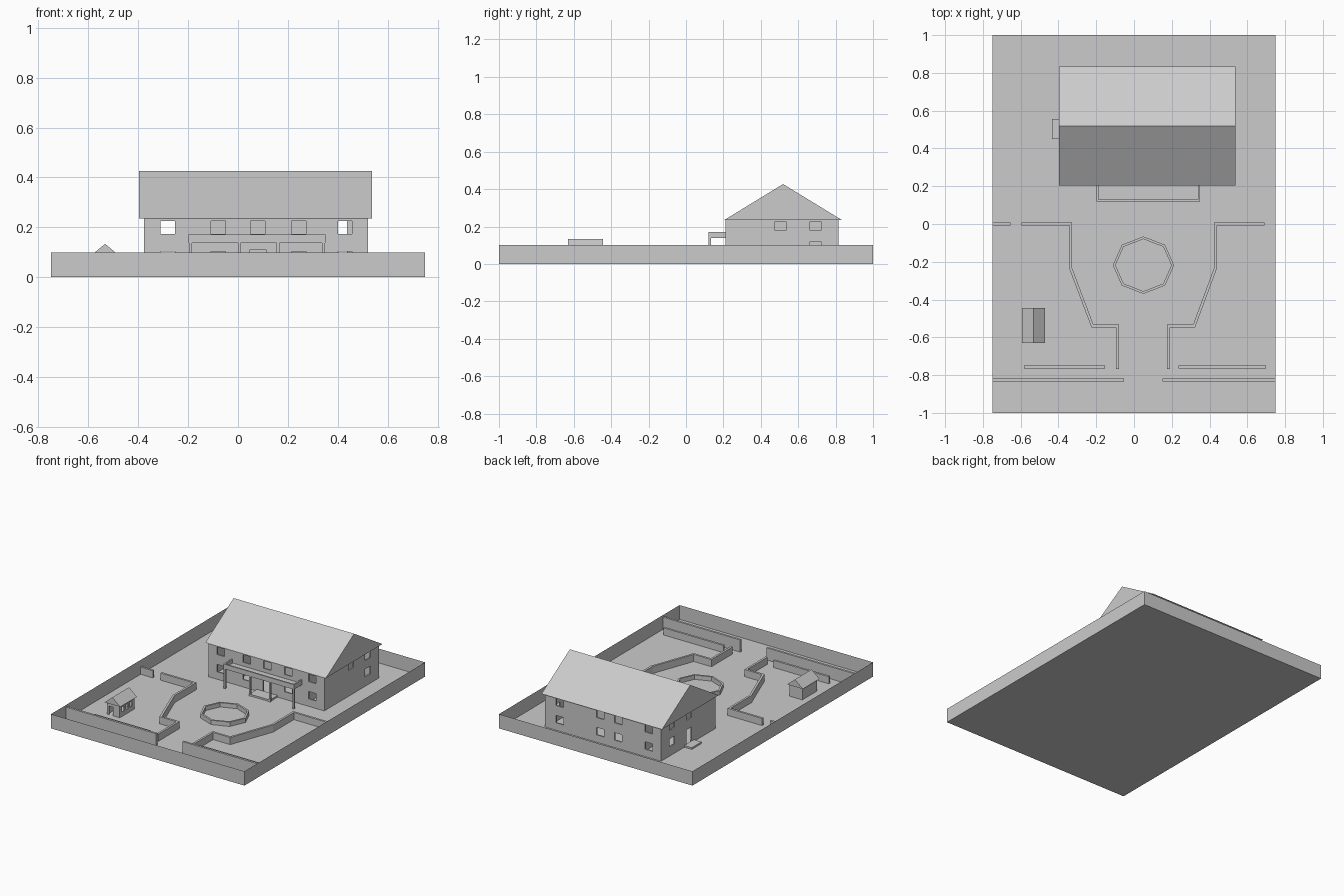
import bpy, bmesh, math

if "Cube" in bpy.data.objects:
    bpy.data.objects.remove(bpy.data.objects["Cube"])

grey = bpy.data.materials.new("light_grey")
grey.diffuse_color = (0.6, 0.6, 0.6, 1)
grey.use_nodes = True
grey.node_tree.nodes["Principled BSDF"].inputs["Base Color"].default_value = grey.diffuse_color


def finish(name, bm, thickness=0):
    bmesh.ops.recalc_face_normals(bm, faces=bm.faces)
    me = bpy.data.meshes.new(name)
    bm.to_mesh(me)
    bm.free()
    me.materials.append(grey)
    ob = bpy.data.objects.new(name, me)
    bpy.context.collection.objects.link(ob)
    if thickness:
        mod = ob.modifiers.new("thickness", "SOLIDIFY")
        mod.thickness = thickness
        mod.offset = 0
        mod.use_even_offset = True
    return ob


def box(name, x0, x1, y0, y1, z0, z1, open_top=False):
    bm = bmesh.new()
    bmesh.ops.create_cube(bm, size=1)
    for v in bm.verts:
        v.co = ((x0 + x1) / 2 + v.co.x * (x1 - x0),
                (y0 + y1) / 2 + v.co.y * (y1 - y0),
                (z0 + z1) / 2 + v.co.z * (z1 - z0))
    if open_top:
        top = [f for f in bm.faces if f.normal.z > 0.9]
        bmesh.ops.delete(bm, geom=top, context="FACES_ONLY")
    return finish(name, bm)


def fence(name, path, height, thickness=0.015, closed=False, z0=0.0):
    # upright strip following a ground path
    bm = bmesh.new()
    cols = [(bm.verts.new((x, y, z0)), bm.verts.new((x, y, height))) for x, y in path]
    pairs = list(zip(cols, cols[1:]))
    if closed:
        pairs.append((cols[-1], cols[0]))
    for a, b in pairs:
        bm.faces.new((a[0], b[0], b[1], a[1]))
    return finish(name, bm, thickness)


def wall(name, axis, pos, a, b, z1, openings=(), thickness=0.01):
    # upright panel along x or y, with rectangular openings (s0, s1, z0, z1)
    ss = sorted({a, b} | {s for o in openings for s in o[:2]})
    zs = sorted({0.0, z1} | {z for o in openings for z in o[2:]})
    bm = bmesh.new()
    grid = {(s, z): bm.verts.new((s, pos, z) if axis == "x" else (pos, s, z))
            for s in ss for z in zs}
    for s0, s1 in zip(ss, ss[1:]):
        for za, zb in zip(zs, zs[1:]):
            sm, zm = (s0 + s1) / 2, (za + zb) / 2
            if not any(o[0] < sm < o[1] and o[2] < zm < o[3] for o in openings):
                bm.faces.new([grid[k] for k in ((s0, za), (s1, za), (s1, zb), (s0, zb))])
    loose = [v for v in bm.verts if not v.link_faces]
    bmesh.ops.delete(bm, geom=loose, context="VERTS")
    return finish(name, bm, thickness)


def gable_roof(name, axis, span, across, eave, ridge):
    # closed triangular prism; ridge runs along the axis
    mid = sum(across) / 2
    bm = bmesh.new()
    ends = []
    for s in span:
        prof = ((across[0], eave), (across[1], eave), (mid, ridge))
        ends.append([bm.verts.new((s, t, z) if axis == "x" else (t, s, z)) for t, z in prof])
    bm.faces.new(ends[0])
    bm.faces.new(ends[1][::-1])
    for i in range(3):
        j = (i + 1) % 3
        bm.faces.new((ends[0][i], ends[0][j], ends[1][j], ends[1][i]))
    return finish(name, bm)


def windows(centres, z0, z1, half=0.029):
    return [(c - half, c + half, z0, z1) for c in centres]


# plot with thin boundary walls
box("plot_tray", -0.75, 0.75, -1, 1, 0, 0.1, open_top=True)

# house walls
X0, X1, Y0, Y1, EAVE = -0.377, 0.522, 0.21, 0.815, 0.235
T = 0.005
LOW, UP = (0.052, 0.104), (0.173, 0.225)
front = (windows((-0.281, -0.08, 0.08, 0.243, 0.429), *UP)
         + windows((-0.281, -0.08, 0.243, 0.429), *LOW) + [(0.048, 0.112, 0, 0.112)])
back_centres = (-0.281, -0.045, 0.094, 0.409)
wall("house_front", "x", Y0 + T, X0, X1, EAVE, front)
wall("house_back", "x", Y1 - T, X0, X1, EAVE,
     windows(back_centres, *UP) + windows(back_centres, *LOW))
wall("house_right", "y", X1 - T, Y0 + 2 * T, Y1 - 2 * T, EAVE,
     windows((0.505, 0.692), 0.18, 0.227) + windows((0.692,), 0.065, 0.12))
wall("house_left", "y", X0 + T, Y0 + 2 * T, Y1 - 2 * T, EAVE,
     windows((0.505, 0.692), 0.18, 0.227) + windows((0.692,), 0.065, 0.12)
     + [(0.475, 0.535, 0, 0.112)])
gable_roof("house_roof", "x", (-0.397, 0.537), (0.205, 0.833), EAVE, 0.427)

# inner partitions
wall("inner_wall_middle", "x", 0.51, -0.2, 0.36, EAVE)
wall("inner_wall_left", "y", -0.2, Y0 + 0.01, Y1 - 0.01, EAVE)
wall("inner_wall_right", "y", 0.36, Y0 + 0.01, Y1 - 0.01, EAVE)

# porch with balcony, and door steps
box("balcony_floor", -0.198, 0.35, 0.12, 0.212, 0.138, 0.146)
fence("balcony_parapet", [(-0.193, 0.21), (-0.193, 0.125), (0.345, 0.125), (0.345, 0.21)],
      0.172, 0.01, z0=0.138)
for i, x in enumerate((-0.19, 0.005, 0.16, 0.343)):
    box(f"porch_column_{i + 1}", x - 0.006, x + 0.006, 0.121, 0.133, 0, 0.139)
box("front_step", 0.0, 0.16, 0.125, 0.212, 0, 0.012)
box("side_step", -0.435, -0.375, 0.45, 0.557, 0, 0.012)

# garden walls
H = 0.05
fence("garden_wall_left", [(-0.595, 0), (-0.335, 0), (-0.335, -0.235), (-0.22, -0.54),
                           (-0.087, -0.54), (-0.087, -0.768)], H)
fence("garden_wall_right", [(0.69, 0), (0.431, 0), (0.431, -0.235), (0.318, -0.54),
                            (0.183, -0.54), (0.183, -0.768)], H)
fence("garden_wall_stub", [(-0.75, 0), (-0.655, 0)], H)
fence("inner_wall_front_left", [(-0.583, -0.757), (-0.153, -0.757)], H)
fence("inner_wall_front_right", [(0.235, -0.757), (0.7, -0.757)], H)
fence("street_wall_left", [(-0.75, -0.825), (-0.053, -0.825)], 0.085)
fence("street_wall_right", [(0.152, -0.825), (0.75, -0.825)], 0.085)

# octagonal flower bed border
fence("octagon_border", [(0.05 + 0.155 * math.cos(k * math.pi / 4),
                          -0.218 + 0.145 * math.sin(k * math.pi / 4)) for k in range(8)],
      0.03, 0.013, closed=True)

# garden shed
wall("shed_front", "x", -0.617, -0.583, -0.483, 0.084, [(-0.565, -0.535, 0, 0.06)], 0.006)
wall("shed_back", "x", -0.458, -0.583, -0.483, 0.084, (), 0.006)
wall("shed_left", "y", -0.58, -0.614, -0.461, 0.084, (), 0.006)
wall("shed_right", "y", -0.486, -0.614, -0.461, 0.084,
     windows((-0.58, -0.537, -0.495), 0.03, 0.065, 0.013), 0.006)
gable_roof("shed_roof", "y", (-0.63, -0.445), (-0.594, -0.472), 0.083, 0.134)
